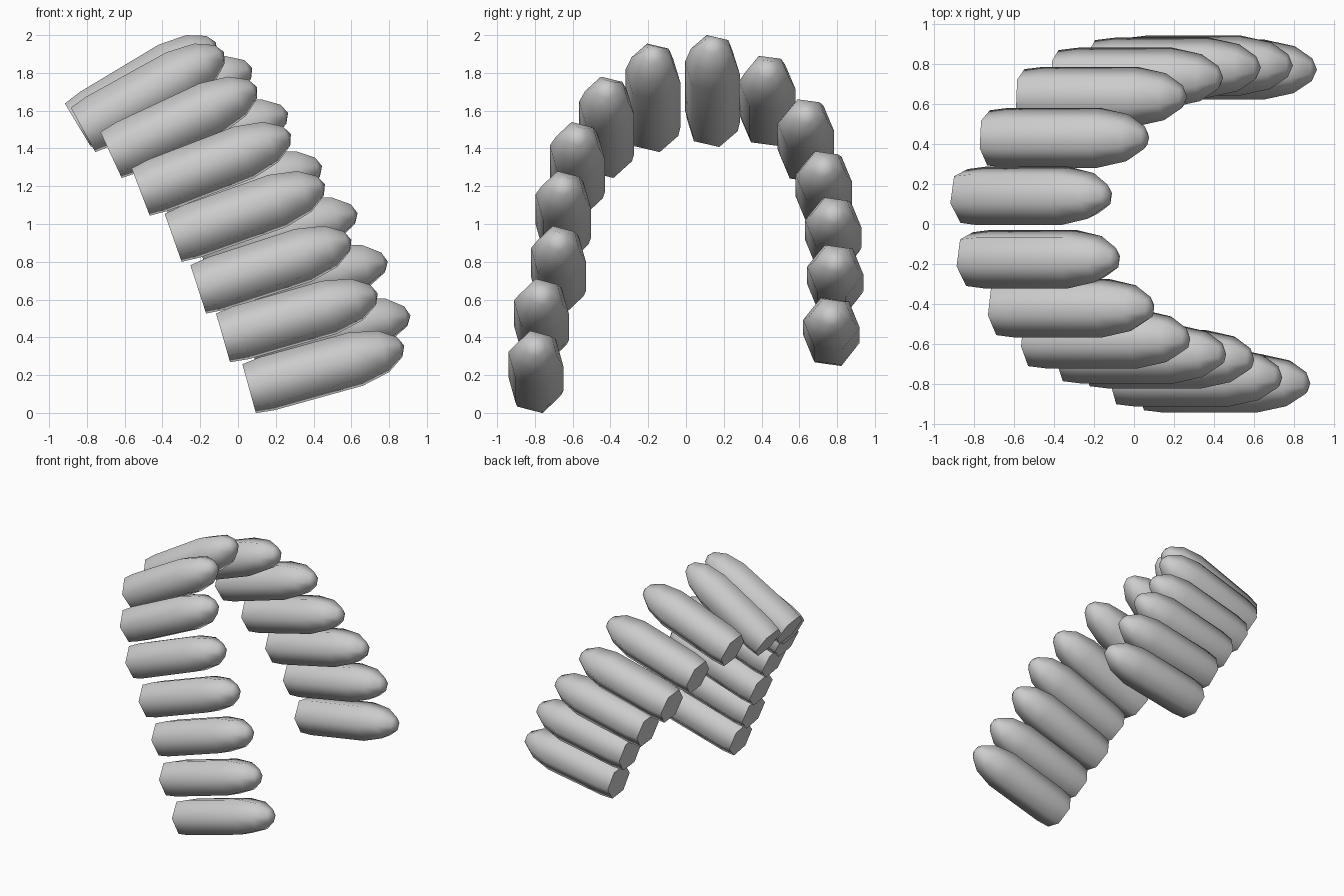
import bpy, bmesh
from math import radians, cos, sin
from mathutils import Matrix, Vector

if "Cube" in bpy.data.objects:
    bpy.data.objects.remove(bpy.data.objects["Cube"])

SIDES = 6
LENGTH = 0.852
# (distance along axis, radius) of one round-nosed slug
PROFILE = [(0, 0.139), (0.1, 0.151), (0.585, 0.151), (0.737, 0.118), (0.827, 0.057)]

# Each slug along the arch: nose x, centre y, top z, pitch in degrees
ARCH = [
    (0.88, -0.795, 0.435, 15.5), (0.74, -0.765, 0.71, 16),
    (0.60, -0.675, 0.99, 18), (0.46, -0.65, 1.28, 19.5),
    (0.28, -0.575, 1.54, 21), (0.10, -0.42, 1.78, 25),
    (-0.075, -0.175, 1.955, 29), (-0.117, 0.14, 2.0, 31),
    (0.075, 0.43, 1.89, 20), (0.265, 0.635, 1.66, 16.5),
    (0.445, 0.73, 1.385, 14), (0.633, 0.78, 1.14, 12.5),
    (0.793, 0.79, 0.89, 10.5), (0.913, 0.77, 0.61, 9.5),
]


def make_slug(name, roll):
    bm = bmesh.new()
    rings = []
    for t, r in PROFILE:
        angles = [radians(roll + 360 / SIDES * k) for k in range(SIDES)]
        rings.append([bm.verts.new((t, r * cos(a), r * sin(a))) for a in angles])
    # flat base, body and nose
    bm.faces.new(rings[0])
    for lo, hi in zip(rings, rings[1:]):
        for k in range(SIDES):
            n = (k + 1) % SIDES
            bm.faces.new((lo[k], lo[n], hi[n], hi[k]))
    tip = bm.verts.new((LENGTH, 0, 0))
    for k in range(SIDES):
        bm.faces.new((rings[-1][k], rings[-1][(k + 1) % SIDES], tip))
    bmesh.ops.recalc_face_normals(bm, faces=bm.faces)
    me = bpy.data.meshes.new(name)
    bm.to_mesh(me)
    bm.free()
    ob = bpy.data.objects.new(name, me)
    bpy.context.collection.objects.link(ob)
    return ob


for i, (x, y, top, pitch) in enumerate(ARCH):
    roll = 45 if i < 8 else 52
    ob = make_slug(f"slug_{i + 1:02d}", roll)
    # nose height follows from the highest point of the tilted profile
    p = radians(pitch)
    up = sin(radians(roll + 60))
    rise = max(t * sin(p) + r * up * cos(p) for t, r in PROFILE)
    base = Vector((x - LENGTH * cos(p), y, top - rise))
    ob.matrix_world = Matrix.Translation(base) @ Matrix.Rotation(-p, 4, 'Y')
    # smooth sides, sharp base rim
    bpy.ops.object.select_all(action='DESELECT')
    ob.select_set(True)
    bpy.context.view_layer.objects.active = ob
    bpy.ops.object.shade_smooth_by_angle(angle=radians(65))
